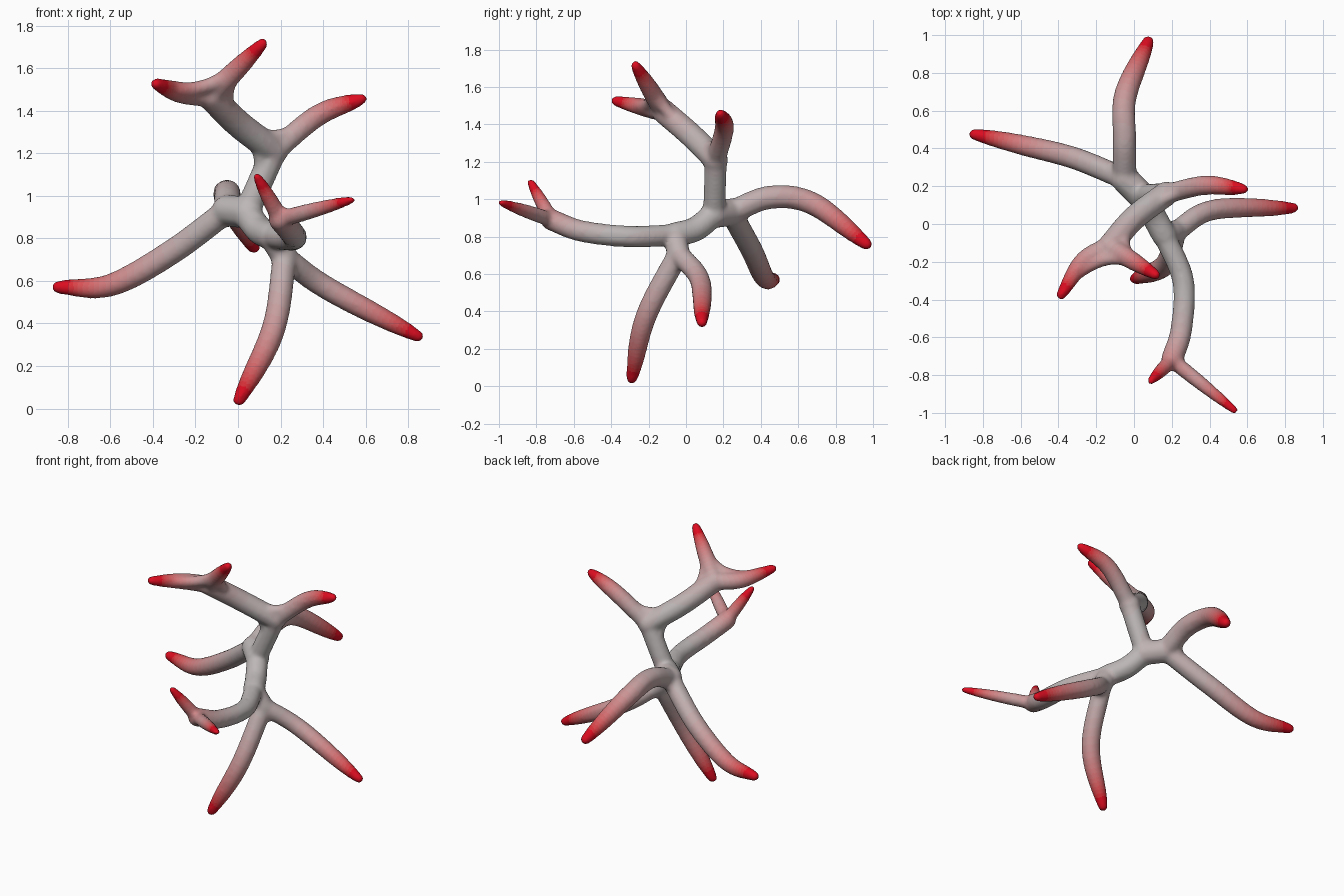
import bpy, bmesh, math
from mathutils import Vector, Matrix

if "Cube" in bpy.data.objects:
    bpy.data.objects.remove(bpy.data.objects["Cube"])

# Forks where limbs meet
hub = (.04, .15, .92)
back = (-.05, .24, .93)
top = (.17, .16, 1.21)
crown = (-.13, -.12, 1.47)
low = (.16, -.06, .81)
legs = (.22, -.04, .71)
front = (.2, -.72, .89)

# Links between forks, constant thickness
links = [
    (.075, hub, back),
    (.06, hub, top),
    (.067, hub, (.1, .05, .84), low),
    (.062, low, legs),
    (.066, top, (.0, .03, 1.34), crown),
    (.058, low, (.26, -.3, .8), (.25, -.56, .83), front),
]
# Free limbs, tapering to a round tip
limbs = [
    (.06, back, (-.32, .35, .73), (-.6, .42, .58), (-.845, .475, .57)),
    (.063, back, (-.05, .45, 1.01), (-.045, .68, .975), (.075, .965, .76)),
    (.053, top, (.38, .205, 1.38), (.58, .185, 1.455)),
    (.054, crown, (-.27, -.2, 1.485), (-.385, -.375, 1.525)),
    (.053, crown, (.115, -.27, 1.715)),
    (.058, legs, (.165, -.215, .37), (.005, -.29, .04)),
    (.055, legs, (.42, .075, .565), (.845, .085, .34)),
    (.04, front, (.09, -.83, 1.09)),
    (.04, front, (.53, -.985, .98)),
]

bm = bmesh.new()


def blob(p, r):
    bmesh.ops.create_icosphere(bm, subdivisions=2, radius=r, matrix=Matrix.Translation(p))


def spline(points):
    # Catmull-Rom curve through the points
    p = [Vector(q) for q in points]
    p = [2 * p[0] - p[1]] + p + [2 * p[-1] - p[-2]]
    out = []
    for a, b, c, d in zip(p, p[1:], p[2:], p[3:]):
        n = max(2, round((c - b).length / .015))
        for t in (k / n for k in range(n)):
            out.append(.5 * (2 * b + (c - a) * t + (2 * a - 5 * b + 4 * c - d) * t * t
                             + (3 * b - a - 3 * c + d) * t ** 3))
    return out + [p[-2]]


# Sweep spheres along every limb
paths = []
for group, taper in ((links, 0), (limbs, .5)):
    for radius, *points in group:
        path = spline(points)
        paths.append(path)
        for i, p in enumerate(path):
            t = i / (len(path) - 1)
            # Long limbs stay full almost to the tip
            power = 5 if len(path) > 30 else 2.5
            blob(p, radius * (1 - taper * t ** power) + .002)

# Fillet webs between each pair of limbs at a fork
for fork, reach in ((hub, .14), (back, .2), (top, .23), (crown, .25),
                    (low, .13), (legs, .17), (front, .13)):
    f = Vector(fork)
    rad = .03 if fork == front else .048
    arms = []
    for path in paths:
        for seq in (path, path[::-1]):
            if (seq[0] - f).length < 1e-4:
                arms.append(next((q for q in seq if (q - f).length > reach), seq[-1]))
    for i, a in enumerate(arms):
        for b in arms[:i]:
            for t in (k / 20 for k in range(21)):
                blob(a * (1 - t) ** 2 + f * 2 * t * (1 - t) + b * t * t, rad * (.75 + abs(t - .5) * .1))

# Fuse into one smooth skin
mesh = bpy.data.meshes.new("branching_body")
bm.to_mesh(mesh)
bm.free()
body = bpy.data.objects.new("branching_body", mesh)
bpy.context.collection.objects.link(body)
rm = body.modifiers.new("fuse", 'REMESH')
rm.mode = 'VOXEL'
rm.voxel_size = .011
sm = body.modifiers.new("soften", 'SMOOTH')
sm.factor = .5
sm.iterations = 12
dg = bpy.context.evaluated_depsgraph_get()
skin = bpy.data.meshes.new_from_object(body.evaluated_get(dg))
body.modifiers.clear()
body.data = skin

# Grey centre fading to red tips
BANDS = 20
grey, red = Vector((.5, .5, .5)), Vector((.72, .004, .015))
skin.materials.clear()
for i in range(BANDS):
    m = bpy.data.materials.new(f"tint_{i}")
    m.diffuse_color = (*grey.lerp(red, i / (BANDS - 1)), 1)
    m.use_nodes = True
    m.node_tree.nodes["Principled BSDF"].inputs["Base Color"].default_value = m.diffuse_color
    skin.materials.append(m)
# Short limbs fade faster than long ones
tips = [(Vector(l[-1]), .42 if (Vector(l[-1]) - Vector(l[1])).length > .6 else .26) for l in limbs]
for poly in skin.polygons:
    w = max(math.exp(-max((poly.center - p).length - .06, 0) / s) for p, s in tips)
    poly.material_index = round(max(0, (w - .1) / .9) * (BANDS - 1))
    poly.use_smooth = True
